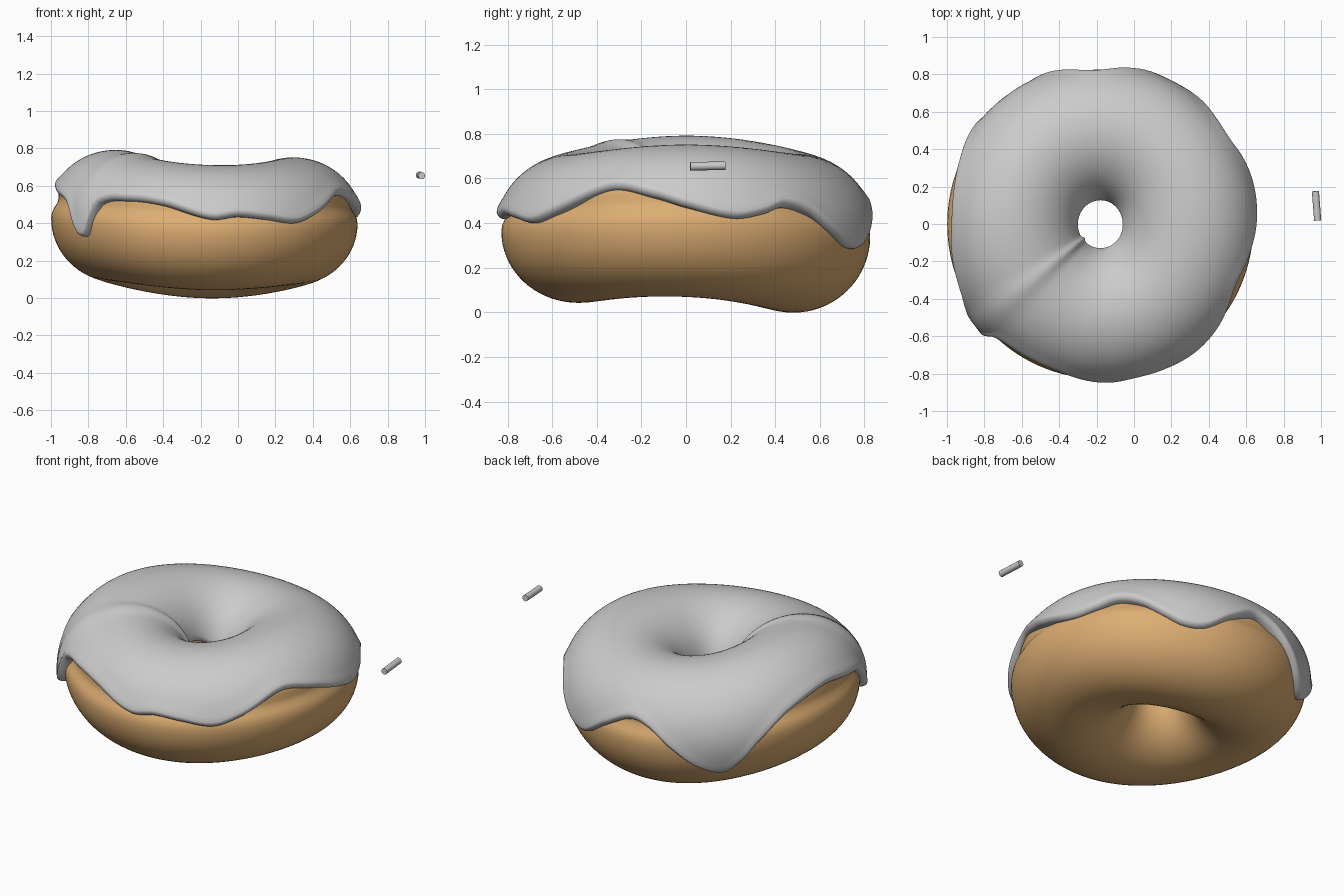
import bpy, bmesh
from math import sin, cos, asin, radians, degrees, exp, sqrt, pi
from mathutils import Vector

if "Cube" in bpy.data.objects:
    bpy.data.objects.remove(bpy.data.objects["Cube"])

CX, CY, T = -0.172, 0.003, 0.028   # ring centre and icing thickness
SEG = 360

# Height of the icing's outer rim: (angle around the ring, z)
RIM = [(0, .47), (15, .42), (25, .44), (33, .472), (42, .44), (52, .35), (60, .293),
       (69, .295), (80, .39), (91, .465), (100, .44), (110, .34), (120, .24), (130, .205),
       (137, .28), (143, .38), (156, .515), (177, .585), (195, .55), (207, .505),
       (212, .44), (217, .345), (221, .335), (223.3, .40), (226, .50), (239, .52),
       (254, .495), (272, .42), (282, .435), (293, .42), (305, .40), (314.5, .44),
       (334, .547), (349.5, .515), (360, .47)]


def rim_height(d):
    n = len(RIM) - 1
    for i in range(n):
        (a0, z0), (a1, z1) = RIM[i], RIM[i + 1]
        if a0 <= d <= a1:
            ap, zp = RIM[i - 1] if i else (RIM[n - 1][0] - 360, RIM[n - 1][1])
            an, zn = RIM[i + 2] if i + 2 <= n else (RIM[1][0] + 360, RIM[1][1])
            h = a1 - a0
            m0, m1 = (z1 - zp) / (a1 - ap) * h, (zn - z0) / (an - a0) * h
            u = (d - a0) / h
            return ((2*u**3 - 3*u*u + 1) * z0 + (u**3 - 2*u*u + u) * m0
                    + (3*u*u - 2*u**3) * z1 + (u**3 - u*u) * m1)


def section(th):
    """Ring radius, centre height, half width and half height at one angle."""
    top = .742 + .03 * cos(2*th) - .02 * cos(th) - T
    bot = .05 - .01 * cos(th) - .022 * sin(th) + .029 * cos(2*th)
    ring = .48 - .008 * cos(th) - .004 * sin(th) - .004 * cos(2*th)
    return ring, (top + bot) / 2, .343, (top - bot) / 2


def point(th, phi, off):
    ring, zc, a, b = section(th)
    r = ring + (a + off) * cos(phi)
    return Vector((CX + r * cos(th), CY + r * sin(th), zc + (b + off) * sin(phi)))


def make_ring(name, rows, close):
    """Skin a list of cross-sections placed round the ring."""
    bm = bmesh.new()
    vs = [[bm.verts.new(p) for p in row] for row in rows]
    n = len(vs[0])
    for i in range(len(vs)):
        A, B = vs[i], vs[(i + 1) % len(vs)]
        for j in range(n if close else n - 1):
            k = (j + 1) % n
            bm.faces.new((A[j], B[j], B[k], A[k]))
    bmesh.ops.recalc_face_normals(bm, faces=bm.faces)
    me = bpy.data.meshes.new(name)
    bm.to_mesh(me)
    bm.free()
    me.shade_smooth()
    ob = bpy.data.objects.new(name, me)
    bpy.context.collection.objects.link(ob)
    return ob


# Dough: lumpy torus with a shallow groove above the outer equator
rows = []
for i in range(120):
    th = 2 * pi * i / 120
    row = []
    for j in range(72):
        phi = 2 * pi * j / 72
        d = (phi + pi) % (2 * pi) - pi
        row.append(point(th, phi, -.024 * exp(-((degrees(d) - 17) / 8) ** 2)))
    rows.append(row)
dough = make_ring("dough", rows, True)
mat = bpy.data.materials.new("dough_brown")
mat.diffuse_color = (.72, .42, .17, 1)
mat.use_nodes = True
mat.node_tree.nodes["Principled BSDF"].inputs["Base Color"].default_value = mat.diffuse_color
dough.data.materials.append(mat)

# Icing: closed shell over the top, rounded at both rims, with drips
rows = []
for i in range(SEG):
    deg = 360 * i / SEG
    th = radians(deg)
    ring, zc, a, b = section(th)
    lo = asin(max(-.9, min(.9, (rim_height(deg) - zc) / b)))
    hi = radians(168)
    t = T + .012 * exp(-((deg - 220) / 6) ** 2)
    edge = radians(5)
    f = [0, .03, .12, .28, .5, .75, 1]
    phis = [lo + edge * u for u in f]
    phis += [lo + edge + (hi - lo - 2 * edge) * k / 36 for k in range(1, 36)]
    phis += [hi - edge * u for u in reversed(f)]
    row = [point(th, lo + .01, -.03)]
    for p in phis:
        u = min(1, (p - lo) / edge, (hi - p) / edge)
        lip = .006 * exp(-((p - lo - edge) / .09) ** 2)
        row.append(point(th, p, (t + lip) * sqrt(max(0, 1 - (1 - u) ** 2))))
    row.append(point(th, hi - .01, -.03))
    rows.append(row)
make_ring("icing", rows, True)

# Single loose sprinkle beside the ring
axis = Vector((-.012, .157, .003))
bpy.ops.mesh.primitive_cylinder_add(vertices=12, radius=.019, depth=axis.length,
                                    location=(.976, .097, .656),
                                    rotation=axis.to_track_quat('Z', 'Y').to_euler())
sprinkle = bpy.context.object
sprinkle.name = "sprinkle"
bpy.ops.object.shade_smooth_by_angle(angle=radians(40))
